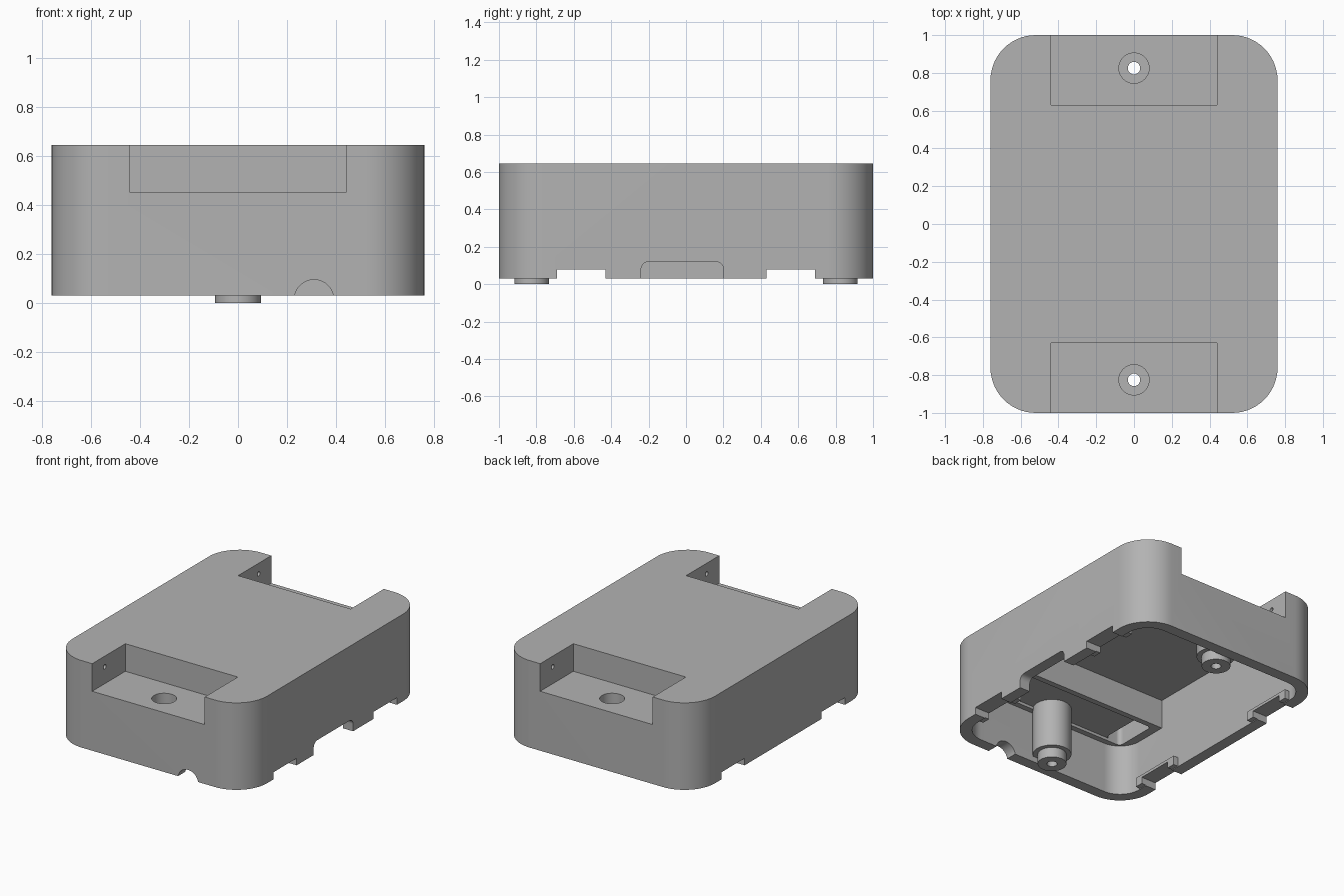
import bpy
import bmesh
from mathutils import Matrix, Vector

default = bpy.data.objects.get("Cube")
if default:
    bpy.data.objects.remove(default, do_unlink=True)

grey = bpy.data.materials.new("plain grey")
grey.use_nodes = True
colour = (0.45, 0.45, 0.45, 1)
grey.diffuse_color = colour
grey.node_tree.nodes["Principled BSDF"].inputs["Base Color"].default_value = colour


def make_object(bm, name):
    bmesh.ops.recalc_face_normals(bm, faces=bm.faces)
    mesh = bpy.data.meshes.new(name)
    bm.to_mesh(mesh)
    bm.free()
    mesh.materials.append(grey)
    obj = bpy.data.objects.new(name, mesh)
    bpy.context.collection.objects.link(obj)
    return obj


def box(name, x, y, z, radius=0, axis=2):
    """Box from (low, high) ranges; edges along one axis may be rounded."""
    bm = bmesh.new()
    bmesh.ops.create_cube(bm, size=1)
    for v in bm.verts:
        v.co = Vector([(r[0] + r[1]) / 2 + c * (r[1] - r[0])
                       for r, c in zip((x, y, z), v.co)])
    if radius:
        edges = [e for e in bm.edges
                 if abs((e.verts[0].co - e.verts[1].co).normalized()[axis]) > 0.9]
        bmesh.ops.bevel(bm, geom=edges, offset=radius, segments=14,
                        profile=0.5, affect='EDGES')
    return make_object(bm, name)


def cylinder(name, centre, radius, length, axis='Z'):
    turn = {'X': Matrix.Rotation(1.570796, 4, 'Y'),
            'Y': Matrix.Rotation(1.570796, 4, 'X'),
            'Z': Matrix.Identity(4)}[axis]
    bm = bmesh.new()
    bmesh.ops.create_cone(bm, cap_ends=True, segments=48, radius1=radius,
                          radius2=radius, depth=length,
                          matrix=Matrix.Translation(centre) @ turn)
    return make_object(bm, name)


def combine(target, tool, operation):
    tool.hide_render = True
    mod = target.modifiers.new(operation.lower(), 'BOOLEAN')
    mod.operation = operation
    mod.solver = 'EXACT'
    mod.object = tool
    bpy.context.view_layer.objects.active = target
    bpy.ops.object.modifier_apply(modifier=mod.name)
    bpy.data.objects.remove(tool, do_unlink=True)


def cut(tool):
    combine(shell, tool, 'DIFFERENCE')


def add(tool):
    combine(shell, tool, 'UNION')


def span(sign, near, far):
    return tuple(sorted((sign * near, sign * far)))


# Outer shell, hollow from below, with a deeper middle
shell = box("enclosure_shell", (-0.76, 0.76), (-1, 1), (0.03, 0.645), 0.24)
cut(box("cavity", (-0.68, 0.68), (-0.92, 0.92), (-0.1, 0.39), 0.16))
cut(box("deep_cavity", (-0.68, 0.68), (-0.53, 0.53), (0.3, 0.595)))

for end in (-1, 1):
    # Mounting recess in the top and the hollows beside and below it
    cut(box("recess", (-0.44, 0.44), span(end, 0.63, 1.2), (0.45, 0.8)))
    cut(box("pocket", (-0.62, 0.62), span(end, 0.57, 0.88), (0.3, 0.41), 0.08))
    for side in (-1, 1):
        cut(box("shoulder_pocket", span(side, 0.5, 0.62),
                span(end, 0.57, 0.88), (0.35, 0.595), 0.03))
        cut(cylinder("wire_hole", (side * 0.46, end * 0.86, 0.57),
                     0.015, 0.14, 'X'))
    # Screw boss with stepped foot
    add(cylinder("screw_boss", (0, end * 0.825, 0.25), 0.125, 0.36))
    add(cylinder("boss_foot", (0, end * 0.825, 0.06), 0.093, 0.12))
    cut(cylinder("counterbore", (0, end * 0.825, 0.42), 0.08, 0.6))
    cut(cylinder("screw_hole", (0, end * 0.825, 0.2), 0.033, 0.8))

# Clip ridges and their notches through the long walls
for end in (-1, 1):
    for side in (-1, 1):
        add(box("clip_ridge", span(side, 0.645, 0.71),
                span(end, 0.37, 0.75), (0.035, 0.1)))
        cut(box("clip_notch", span(side, 0.6, 0.9),
                span(end, 0.43, 0.69), (-0.1, 0.08)))

# Wide port in one long wall and a round cable port in the front
cut(box("side_port", (0.6, 0.9), (-0.24, 0.2), (-0.1, 0.12), 0.04, axis=0))
cut(cylinder("cable_port", (0.31, -0.98, 0.015), 0.08, 0.2, 'Y'))

bpy.ops.object.select_all(action='DESELECT')
shell.select_set(True)
bpy.context.view_layer.objects.active = shell
bpy.ops.object.shade_smooth_by_angle(angle=0.5)
